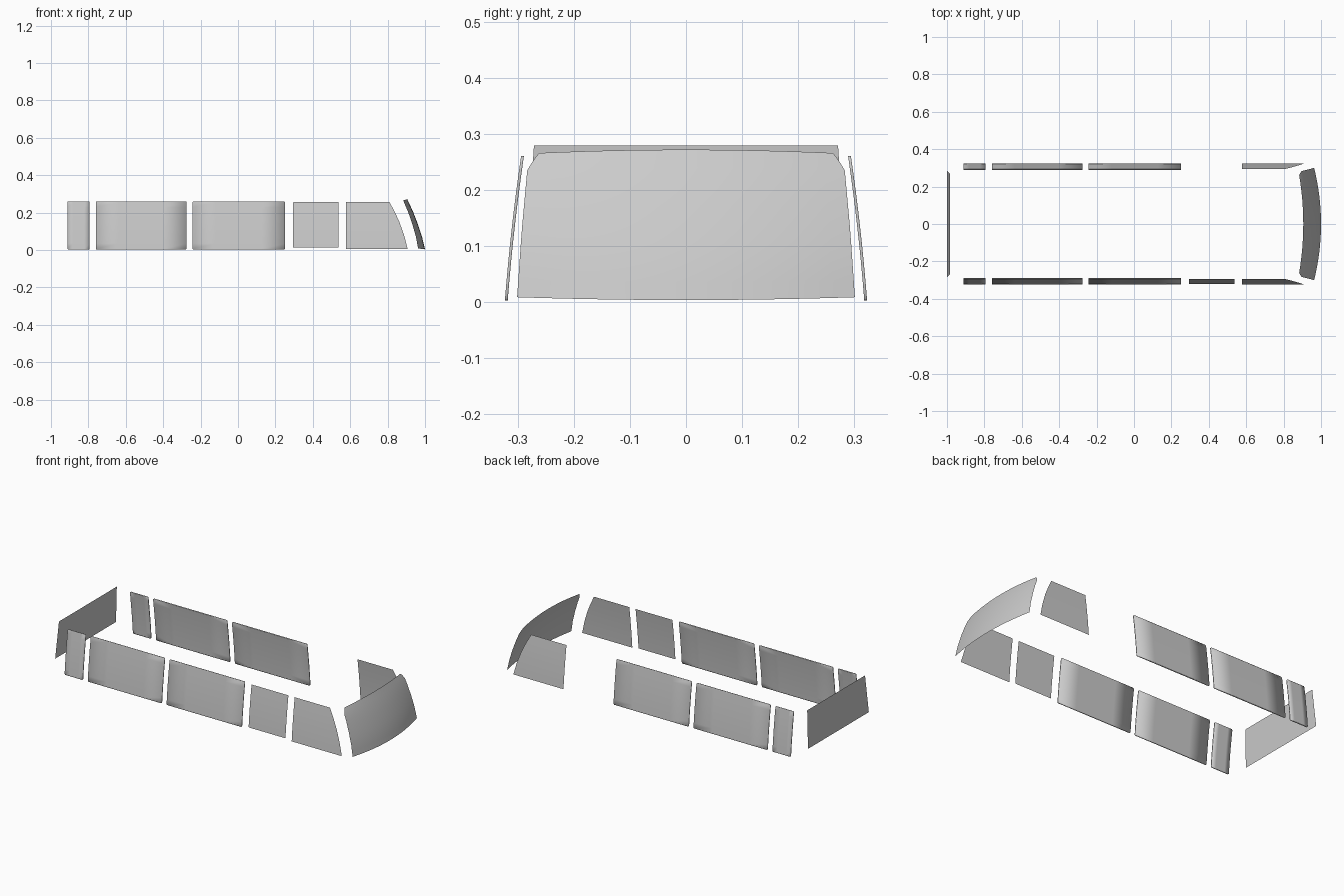
import bpy

if "Cube" in bpy.data.objects:
    bpy.data.objects.remove(bpy.data.objects["Cube"])


def lerp_table(table, t):
    # piecewise linear lookup in (t, value) pairs
    for (a, va), (b, vb) in zip(table, table[1:]):
        if t <= b:
            return va + (vb - va) * (t - a) / (b - a)
    return table[-1][1]


def grid_object(name, rows, thickness=0.0, flip=False):
    # surface from equally long rows of points
    n = len(rows[0])
    verts = [p for row in rows for p in row]
    faces = []
    for r in range(len(rows) - 1):
        for c in range(n - 1):
            a = r * n + c
            f = (a, a + 1, a + n + 1, a + n)
            faces.append(f[::-1] if flip else f)
    mesh = bpy.data.meshes.new(name)
    mesh.from_pydata(verts, [], faces)
    obj = bpy.data.objects.new(name, mesh)
    bpy.context.collection.objects.link(obj)
    mesh.shade_smooth()
    if thickness:
        mod = obj.modifiers.new("thickness", 'SOLIDIFY')
        mod.thickness = thickness
        mod.offset = -1
    bpy.context.view_layer.objects.active = obj
    obj.select_set(True)
    bpy.ops.object.shade_smooth_by_angle(angle=0.6)
    obj.select_set(False)
    return obj


def side_y(z):
    # gently curved tumblehome of the vehicle side
    t = z / 0.26
    return 0.323 - 0.029 * t + 0.009 * t * (1 - t)


def side_window(name, side, left, right, thickness=0.0):
    # left and right edges are given as (z, x) tables
    z0, z1 = left[0][0], left[-1][0]
    zs = sorted({z0 + (z1 - z0) * i / 8 for i in range(9)}
                | {z for z, _ in left + right})
    rows = []
    for z in zs:
        a, b = lerp_table(left, z), lerp_table(right, z)
        rows.append([(a + (b - a) * i / 4, side * side_y(z), z) for i in range(5)])
    return grid_object(name, rows, thickness, flip=side > 0)


def box_edges(x0, x1, z0, z1, cut):
    # slightly clipped corners
    left = [(z0, x0 + cut), (z0 + cut, x0), (z1 - cut, x0), (z1, x0 + cut)]
    right = [(z0, x1 - cut), (z0 + cut, x1), (z1 - cut, x1), (z1, x1 - cut)]
    return left, right


# Side windows, the door pane exists on one side only
for side, label in ((-1, "near"), (1, "far")):
    for part, x0, x1 in (("rear_side_window", -0.912, -0.793),
                         ("middle_side_window", -0.76, -0.275),
                         ("forward_side_window", -0.243, 0.25)):
        side_window(f"{part}_{label}", side,
                    *box_edges(x0, x1, 0.003, 0.261, 0.004), 0.005)
    side_window(f"front_quarter_window_{label}", side,
                [(0.006, 0.578), (0.257, 0.578)],
                [(0.006, 0.907), (0.08, 0.888), (0.15, 0.863),
                 (0.2, 0.84), (0.257, 0.81)])
side_window("front_door_window_near", -1,
            *box_edges(0.295, 0.537, 0.013, 0.257, 0.002))

# Curved windscreen with clipped upper corners
half_width = [(0, 0.301), (0.45, 0.293), (0.88, 0.283), (0.95, 0.272), (1, 0.262)]
centre_x = [(0, 1.0), (0.25, 0.984), (0.5, 0.962), (0.75, 0.936), (1, 0.905)]
rows = []
for t in (0, 0.12, 0.25, 0.38, 0.5, 0.63, 0.75, 0.88, 0.95, 1):
    w, cx = lerp_table(half_width, t), lerp_table(centre_x, t)
    bulge = 0.037 - 0.015 * t
    row = []
    for i in range(17):
        u = i / 8 - 1
        low, high = 0.004 + 0.005 * u * u, 0.272 - 0.006 * u * u
        row.append((cx - bulge * u * u, u * w, low + (high - low) * t))
    rows.append(row)
grid_object("windscreen", rows)

# Flat leaning rear window
rows = [[(-1 + 0.015 * t, u * (0.285 - 0.014 * t), 0.06 + 0.219 * t)
         for u in (1, 0.5, 0, -0.5, -1)] for t in (0, 0.5, 1)]
grid_object("rear_window", rows)
